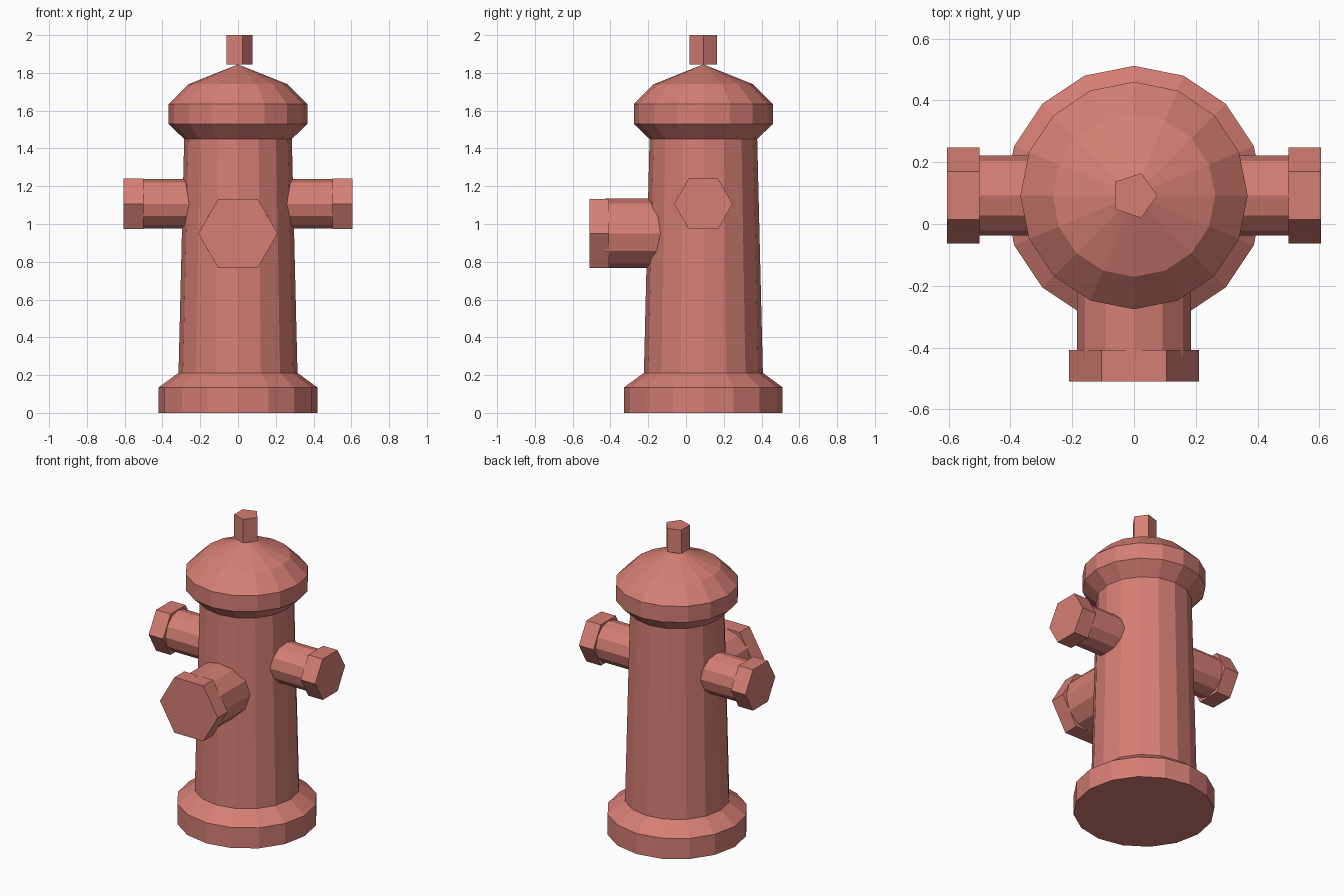
import bpy, bmesh, math
from mathutils import Matrix, Vector

if "Cube" in bpy.data.objects:
    bpy.data.objects.remove(bpy.data.objects["Cube"])

CY = 0.092  # y of the barrel axis

paint = bpy.data.materials.new("hydrant red")
paint.diffuse_color = (0.67, 0.21, 0.175, 1)
paint.use_nodes = True
paint.node_tree.nodes["Principled BSDF"].inputs["Base Color"].default_value = paint.diffuse_color


def finish(bm, name):
    bmesh.ops.recalc_face_normals(bm, faces=bm.faces)
    mesh = bpy.data.meshes.new(name)
    bm.to_mesh(mesh)
    bm.free()
    mesh.materials.append(paint)
    obj = bpy.data.objects.new(name, mesh)
    bpy.context.collection.objects.link(obj)
    return obj


def lathe(name, profile, sides):
    """Flat-faced turned part around the barrel axis; r = 0 makes a tip."""
    bm = bmesh.new()
    rings = []
    for r, z in profile:
        n = sides if r > 0 else 1
        rings.append([bm.verts.new((r * math.cos(2 * math.pi * i / sides),
                                    CY + r * math.sin(2 * math.pi * i / sides), z))
                      for i in range(n)])
    for a, b in zip(rings, rings[1:]):
        for i in range(sides):
            j = (i + 1) % sides
            if len(b) == 1:
                bm.faces.new((a[i], a[j], b[0]))
            else:
                bm.faces.new((a[i], a[j], b[j], b[i]))
    for ring in (rings[0], rings[-1]):
        if len(ring) > 1:
            bm.faces.new(ring)
    return finish(bm, name)


def prism(name, sides, radius, start, end):
    """Horizontal prism from start to end, with corners at its left and right."""
    start, end = Vector(start), Vector(end)
    axis = (end - start).normalized()
    side = axis.cross(Vector((0, 0, 1)))
    rot = Matrix((side, axis.cross(side), axis)).transposed().to_4x4()
    bm = bmesh.new()
    rings = []
    for p in (start, end):
        rings.append([bm.verts.new(p + rot @ Vector((
            radius * math.cos(2 * math.pi * i / sides),
            radius * math.sin(2 * math.pi * i / sides), 0))) for i in range(sides)])
    for i in range(sides):
        j = (i + 1) % sides
        bm.faces.new((rings[0][i], rings[0][j], rings[1][j], rings[1][i]))
    for ring in rings:
        bm.faces.new(ring)
    return finish(bm, name)


# Barrel with base flange and domed bonnet
lathe("barrel", [(0.42, 0), (0.42, 0.135), (0.315, 0.212), (0.285, 1.45),
                 (0.368, 1.53), (0.368, 1.635), (0.263, 1.74), (0, 1.845)], 16)

# Five-sided operating nut on top
lathe("top_nut", [(0.076, 1.845), (0.076, 2.0)], 5)

# Side outlets with hexagonal caps
for label, s in (("left", -1), ("right", 1)):
    prism(label + "_outlet", 12, 0.13, (s * 0.2, CY, 1.107), (s * 0.52, CY, 1.107))
    prism(label + "_cap", 6, 0.155, (s * 0.5, CY, 1.107), (s * 0.605, CY, 1.107))

# Larger front outlet with hexagonal cap
prism("front_outlet", 12, 0.184, (0, -0.1, 0.95), (0, -0.43, 0.95))
prism("front_cap", 6, 0.21, (0, -0.408, 0.95), (0, -0.51, 0.95))
